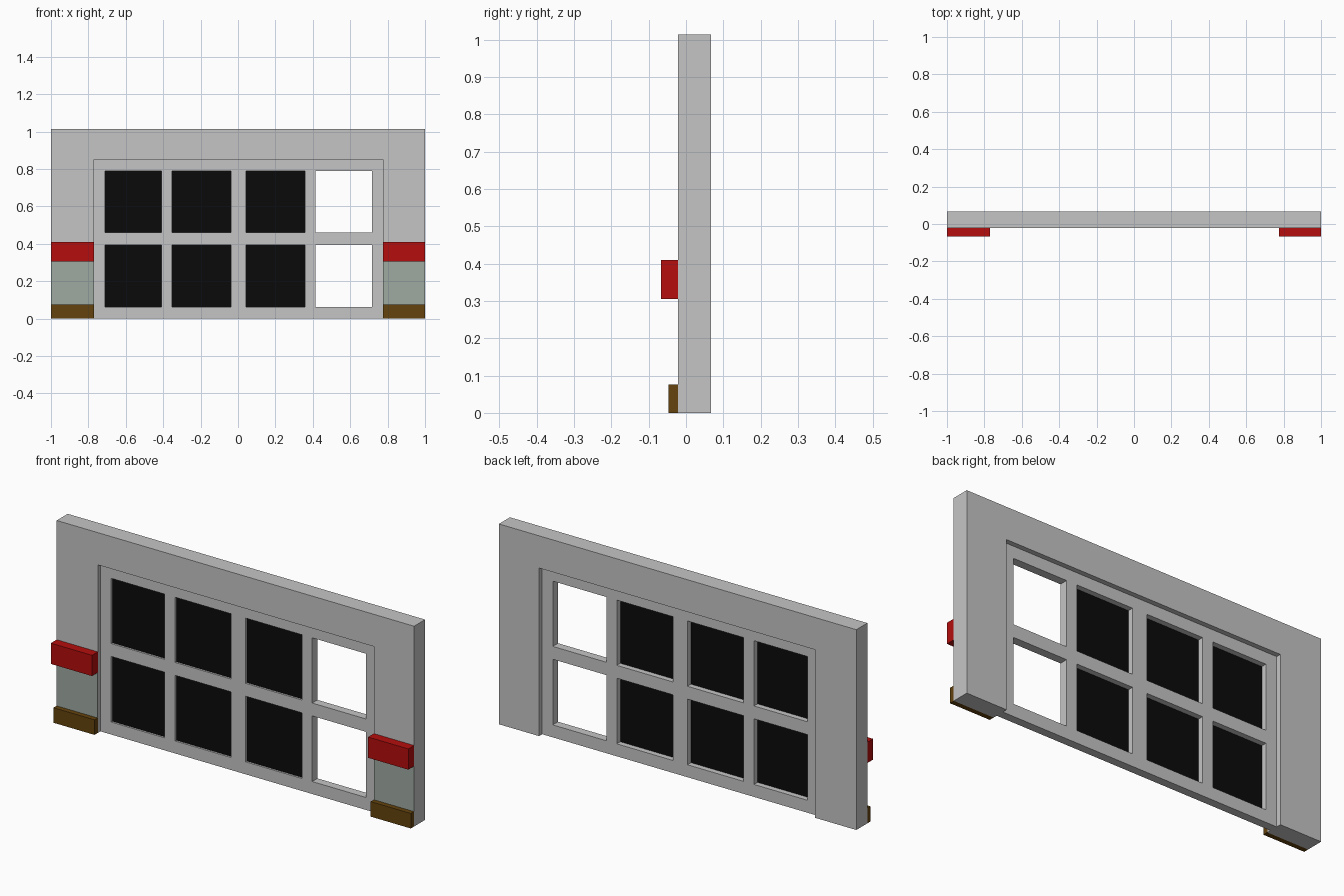
import bpy, bmesh

if "Cube" in bpy.data.objects:
    bpy.data.objects.remove(bpy.data.objects["Cube"])


def material(name, r, g, b):
    m = bpy.data.materials.new(name)
    m.diffuse_color = (r, g, b, 1)
    m.use_nodes = True
    m.node_tree.nodes["Principled BSDF"].inputs["Base Color"].default_value = m.diffuse_color
    return m


GREY = material("wall grey", 0.56, 0.56, 0.56)
RED = material("red", 0.46, 0.004, 0.004)
BROWN = material("brown", 0.127, 0.056, 0.004)
PALE = material("pale green grey", 0.35, 0.40, 0.36)
BLACK = material("black glass", 0.003, 0.003, 0.003)


def slab(name, xs, zs, y0, y1, mat, holes=()):
    """Upright slab on an x/z grid; cells listed in holes (column, row) stay open."""
    bm = bmesh.new()
    grid = [[bm.verts.new((x, y0, z)) for z in zs] for x in xs]
    for i in range(len(xs) - 1):
        for j in range(len(zs) - 1):
            if (i, j) not in holes:
                bm.faces.new((grid[i][j], grid[i + 1][j],
                              grid[i + 1][j + 1], grid[i][j + 1]))
    bmesh.ops.delete(bm, geom=[v for v in bm.verts if not v.link_faces], context='VERTS')
    front = bm.faces[:]
    ext = bmesh.ops.extrude_face_region(bm, geom=front, use_keep_orig=True)
    moved = [g for g in ext["geom"] if isinstance(g, bmesh.types.BMVert)]
    bmesh.ops.translate(bm, verts=moved, vec=(0, y1 - y0, 0))
    bmesh.ops.recalc_face_normals(bm, faces=bm.faces[:])
    me = bpy.data.meshes.new(name)
    bm.to_mesh(me)
    bm.free()
    me.materials.append(mat)
    ob = bpy.data.objects.new(name, me)
    bpy.context.collection.objects.link(ob)
    return ob


L, R = -0.77, 0.775          # sides of the wall opening
FRONT, BACK = -0.021, 0.067

# Wall with an opening down to the floor
slab("wall", [-1, L, R, 1], [0, 0.85, 1.013], FRONT, BACK, GREY, {(1, 0)})

# Recessed window frame with four columns and two rows of openings
cols = [(-0.71, -0.41), (-0.352, -0.038), (0.043, 0.358), (0.415, 0.716)]
rows = [(0.063, 0.395), (0.46, 0.79)]
xs = [L] + [x for c in cols for x in c] + [R]
zs = [0] + [z for r in rows for z in r] + [0.85]
slab("window_frame", xs, zs, 0.0, 0.042, GREY,
     {(i, j) for i in (1, 3, 5, 7) for j in (1, 3)})

# Dark panes; the right-hand column stays open
for c in cols[:3]:
    for r in rows:
        slab("pane", c, r, 0.010, 0.014, BLACK)

# Pier trim on both sides: plinth, pale panel, red ledge
for side, x in (("left", (-1, L)), ("right", (R, 1))):
    slab(side + "_plinth", x, (0, 0.076), -0.047, FRONT, BROWN)
    slab(side + "_panel", x, (0.076, 0.305), FRONT - 0.001, FRONT, PALE)
    slab(side + "_ledge", x, (0.305, 0.41), -0.067, FRONT, RED)
